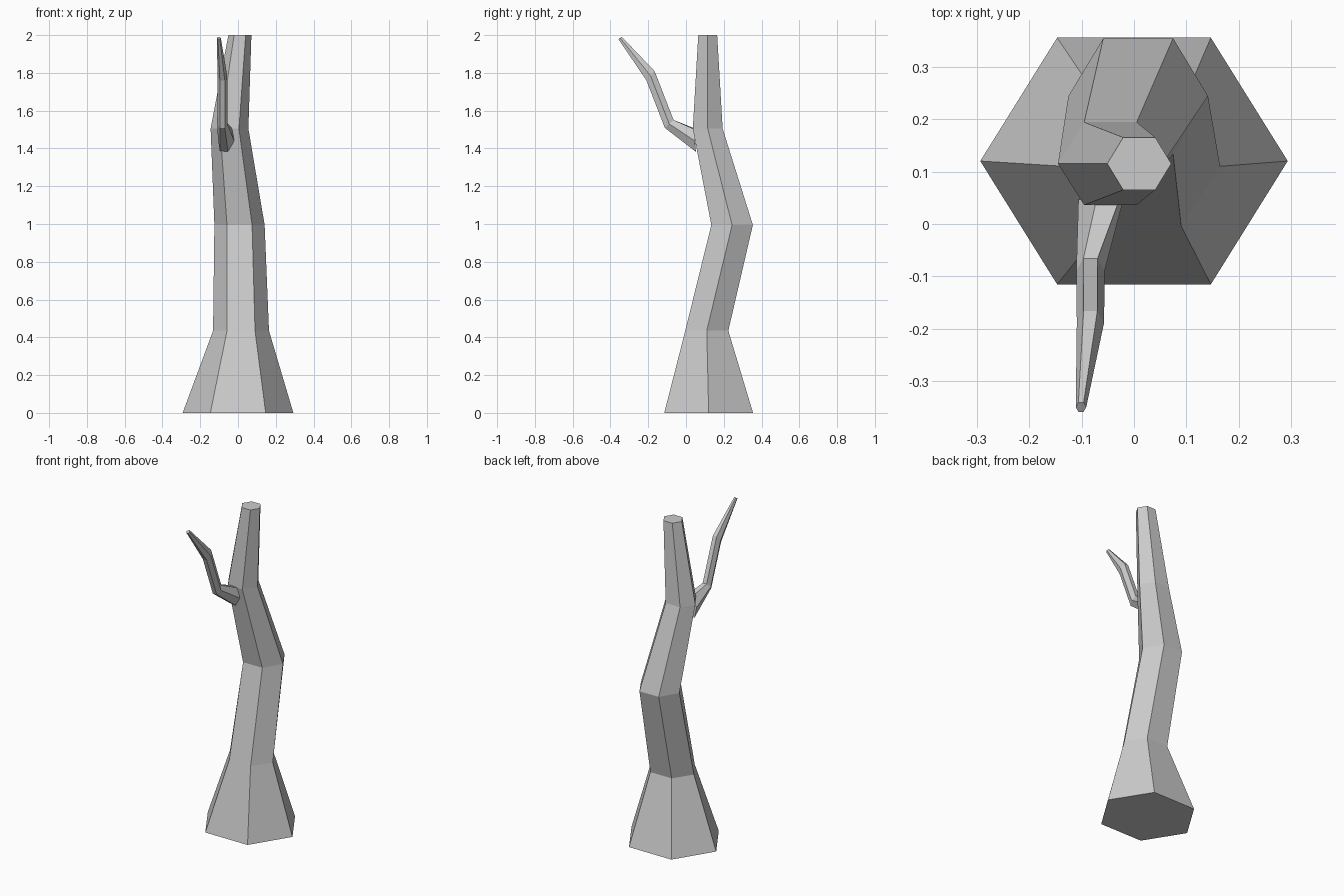
import bpy, bmesh
from math import cos, sin, radians
from mathutils import Vector

if "Cube" in bpy.data.objects:
    bpy.data.objects.remove(bpy.data.objects["Cube"])


def hex_loft(name, rings):
    """Capped six-sided tube; each ring is (centre, half-width axis, half-height axis)."""
    bm = bmesh.new()
    loops = []
    for c, u, v in rings:
        c, u, v = Vector(c), Vector(u), Vector(v)
        loops.append([bm.verts.new(c + u * cos(radians(60 * i))
                                   + v * sin(radians(60 * i)) / sin(radians(60)))
                      for i in range(6)])
    for a, b in zip(loops, loops[1:]):
        for i in range(6):
            j = (i + 1) % 6
            bm.faces.new((a[i], a[j], b[j], b[i]))
    bm.faces.new(loops[0][::-1])
    bm.faces.new(loops[-1])
    bmesh.ops.recalc_face_normals(bm, faces=bm.faces[:])
    mesh = bpy.data.meshes.new(name)
    bm.to_mesh(mesh)
    bm.free()
    obj = bpy.data.objects.new(name, mesh)
    bpy.context.collection.objects.link(obj)
    return obj


# Trunk: x, y, z, half width, half depth
trunk = [
    (0.00, 0.12, 0.00, 0.293, 0.235),
    (0.016, 0.11, 0.435, 0.148, 0.114),
    (0.008, 0.244, 0.995, 0.133, 0.11),
    (-0.045, 0.115, 1.505, 0.10, 0.079),
    (0.01, 0.115, 2.00, 0.061, 0.05),
]
hex_loft("trunk", [((x, y, z), (w, 0, 0), (0, d, 0)) for x, y, z, w, d in trunk])

# Branch: tilted rings leaning out to the front
hex_loft("branch", [
    ((-0.063, 0.047, 1.445), (0.043, 0, -0.005), (0.012, -0.005, 0.06)),
    ((-0.083, -0.089, 1.53), (0.027, 0, 0), (0, 0.023, 0.021)),
    ((-0.083, -0.188, 1.785), (0.026, 0, 0), (0, 0.022, 0.024)),
    ((-0.101, -0.349, 1.985), (0.010, 0, 0), (0, 0.009, 0.006)),
])
